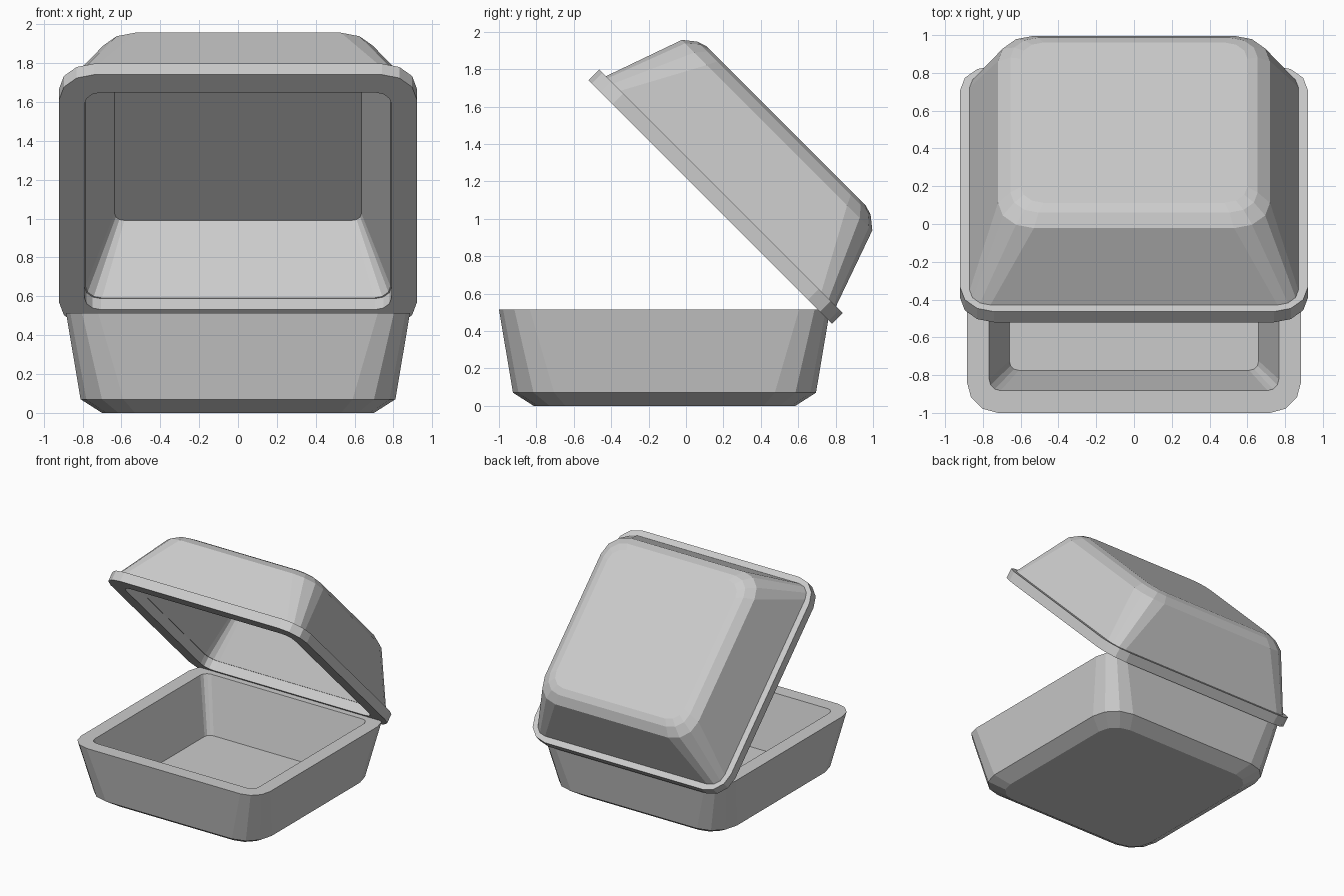
import bpy
import bmesh
from math import sin, cos, pi, radians

cube = bpy.data.objects.get("Cube")
if cube:
    bpy.data.objects.remove(cube, do_unlink=True)

COLOR = (0.6, 0.6, 0.6, 1.0)
foam = bpy.data.materials.new("light grey foam")
foam.use_nodes = True
foam.diffuse_color = COLOR
foam.node_tree.nodes["Principled BSDF"].inputs["Base Color"].default_value = COLOR

CORNER_STEPS = 3


def rounded_square(half, radius, z):
    """Points of a square outline with faceted round corners."""
    points = []
    for quarter in range(4):
        for step in range(CORNER_STEPS + 1):
            angle = (quarter + step / CORNER_STEPS) * pi / 2
            sx = 1 if quarter in (0, 3) else -1
            sy = 1 if quarter in (0, 1) else -1
            points.append((sx * (half - radius) + radius * cos(angle),
                           sy * (half - radius) + radius * sin(angle), z))
    return points


def loft(name, sections, location, tilt=0, loop=False):
    """Skin (half width, corner radius, height) sections; cap or loop the ends."""
    bm = bmesh.new()
    rings = [[bm.verts.new(p) for p in rounded_square(*s)] for s in sections]
    pairs = list(zip(rings, rings[1:]))
    if loop:
        pairs.append((rings[-1], rings[0]))
    else:
        bm.faces.new(rings[0])
        bm.faces.new(rings[-1])
    for a, b in pairs:
        for i in range(len(a)):
            j = (i + 1) % len(a)
            bm.faces.new((a[i], a[j], b[j], b[i]))
    bmesh.ops.recalc_face_normals(bm, faces=bm.faces)
    mesh = bpy.data.meshes.new(name)
    bm.to_mesh(mesh)
    bm.free()
    mesh.materials.append(foam)
    obj = bpy.data.objects.new(name, mesh)
    obj.location = location
    obj.rotation_euler.x = tilt
    bpy.context.collection.objects.link(obj)
    return obj


# Bottom tray: outside up to the edge, then down the inner walls to the floor
loft("bottom_tray", [
    (0.70, 0.17, 0), (0.81, 0.22, 0.07), (0.885, 0.165, 0.515),
    (0.767, 0.06, 0.515), (0.66, 0.05, 0.06),
], (0, -0.115, 0))

# Lid, swung open about the back edge
LID_PLACE = (0, 0.13, 1.09)
LID_TILT = radians(-45)

loft("lid_shell", [
    (0.635, 0.05, 0.494), (0.785, 0.085, 0.08), (0.87, 0.11, 0.08),
    (0.72, 0.19, 0.505), (0.655, 0.15, 0.557), (0.60, 0.12, 0.575),
], LID_PLACE, LID_TILT)

loft("lid_rim", [
    (0.92, 0.18, 0), (0.92, 0.18, 0.08), (0.79, 0.085, 0.08), (0.79, 0.085, 0),
], LID_PLACE, LID_TILT, loop=True)
